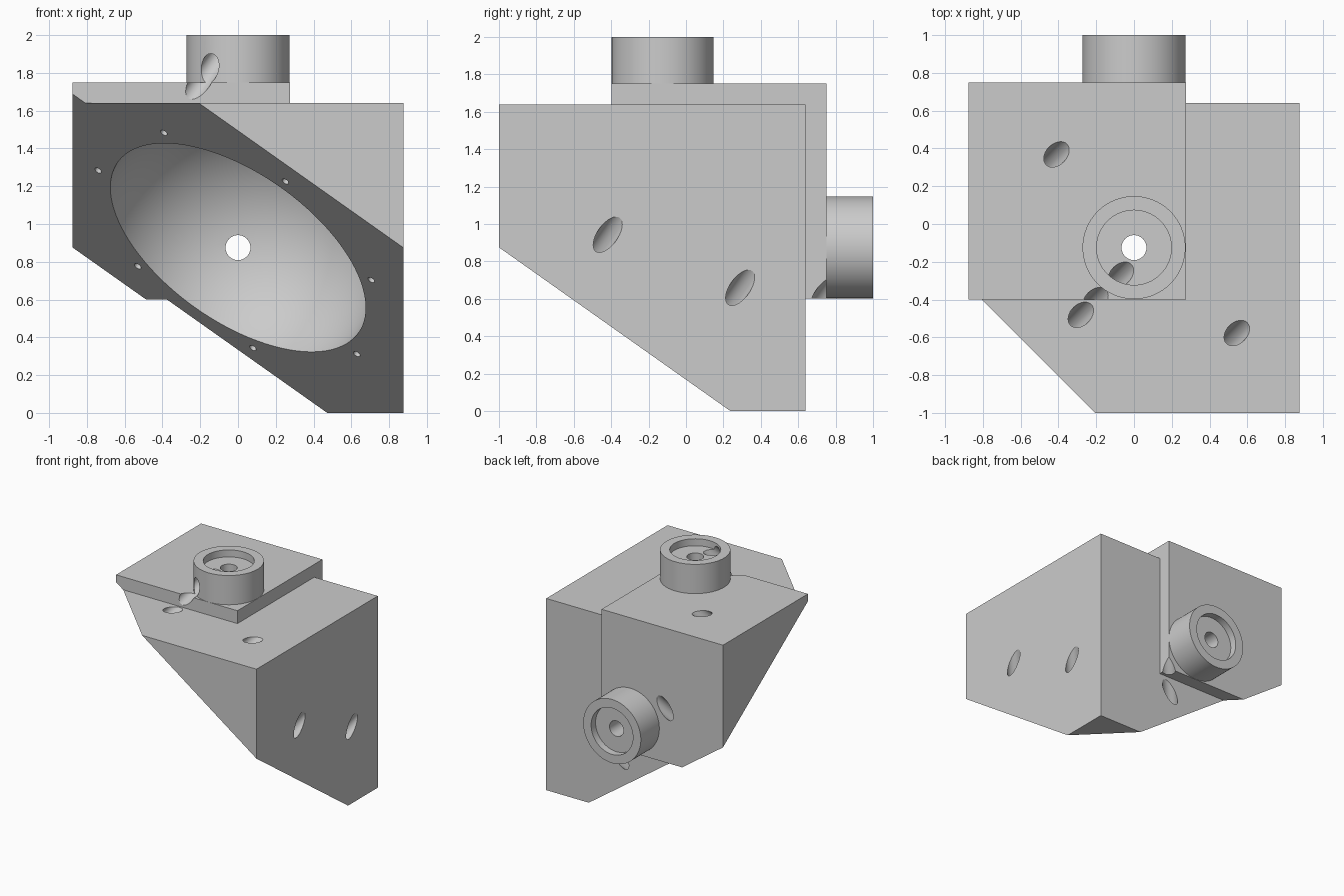
import bpy, bmesh, math
from mathutils import Matrix, Vector

cube = bpy.data.objects.get("Cube")
if cube:
    bpy.data.objects.remove(cube, do_unlink=True)

CENTRE = Vector((0, -0.125, 0.875))      # centre of the spherical cavity
HALF, STEP, PORT_R = 0.875, 0.765, 0.2725

grey = bpy.data.materials.new("light_grey")
grey.use_nodes = True
colour = (0.6, 0.6, 0.6, 1)
grey.diffuse_color = colour
grey.node_tree.nodes["Principled BSDF"].inputs["Base Color"].default_value = colour

# Slanted frame: z axis runs from the open face into the block
u = Vector((1, -1, 0)).normalized()
n = Vector((1, 1, math.sqrt(2))).normalized()
v = n.cross(u) * -1
slant = Matrix((v, u, n)).transposed().to_4x4()
to_back = Matrix.Rotation(math.radians(-90), 4, "X")


def finish(name, bm, matrix=Matrix()):
    bm.transform(matrix)
    bmesh.ops.recalc_face_normals(bm, faces=bm.faces)
    mesh = bpy.data.meshes.new(name)
    bm.to_mesh(mesh)
    bm.free()
    obj = bpy.data.objects.new(name, mesh)
    bpy.context.collection.objects.link(obj)
    return obj


def box(name, low, high):
    low, high = Vector(low), Vector(high)
    bm = bmesh.new()
    bmesh.ops.create_cube(bm, size=1)
    bmesh.ops.scale(bm, vec=high - low, verts=bm.verts)
    bmesh.ops.translate(bm, vec=(low + high) / 2, verts=bm.verts)
    return finish(name, bm)


def lathe(name, profile, matrix=Matrix(), steps=64):
    """Closed solid of revolution about z from (radius, height) pairs."""
    bm = bmesh.new()
    points = [(0, profile[0][1])] + profile + [(0, profile[-1][1])]
    verts = [bm.verts.new((r, 0, z)) for r, z in points]
    edges = [bm.edges.new(pair) for pair in zip(verts, verts[1:])]
    bmesh.ops.spin(bm, geom=verts + edges, cent=(0, 0, 0), axis=(0, 0, 1),
                   angle=math.tau, steps=steps)
    bmesh.ops.remove_doubles(bm, verts=bm.verts, dist=1e-5)
    return finish(name, bm, matrix)


def combine(target, tool, operation):
    mod = target.modifiers.new(tool.name, "BOOLEAN")
    mod.operation, mod.solver, mod.object = operation, "EXACT", tool
    bpy.context.view_layer.objects.active = target
    bpy.ops.object.modifier_apply(modifier=mod.name)
    bpy.data.objects.remove(tool, do_unlink=True)


# Main block and the raised corner block carrying the ports
body = box("mirror_block", (-0.86, -HALF, -HALF), (HALF, STEP, STEP))
body.data.materials.append(grey)
edge = PORT_R + 0.0015
combine(body, box("raised_corner", (-HALF, -edge, -edge), (edge, HALF, HALF)), "UNION")

# Slice block and inner sphere together, then join both rims with the open face
bm = bmesh.new()
bm.from_mesh(body.data)
bmesh.ops.create_uvsphere(bm, u_segments=96, v_segments=47, radius=0.781, matrix=slant)
cut = bmesh.ops.bisect_plane(bm, geom=bm.verts[:] + bm.edges[:] + bm.faces[:], dist=1e-5,
                             plane_co=(0, 0, 0), plane_no=n, clear_inner=True)
rims = [g for g in cut["geom_cut"] if isinstance(g, bmesh.types.BMEdge)]
bmesh.ops.triangle_fill(bm, use_beauty=True, edges=rims, normal=-n)
bmesh.ops.recalc_face_normals(bm, faces=bm.faces)
bm.to_mesh(body.data)
bm.free()

# Round ports on the top and the back, each with a recess and a through hole
recess = [(0.066, 0.6), (0.066, 1.065), (0.198, 1.065), (0.198, 1.3)]
for side in (Matrix(), to_back):
    # Ports start outside the cavity but well inside the block
    combine(body, lathe("port", [(PORT_R, 0.83), (PORT_R, 1.125)], side, 96), "UNION")
    combine(body, lathe("recess", recess, side), "DIFFERENCE")

# Ring of seven counterbored bolt holes, normal to the open face
bolt = [(0.02, -0.2), (0.02, 0.04), (0.055, 0.04), (0.055, 1.4)]
for i in range(7):
    a = math.radians(86.5) + i * math.tau / 7
    place = slant @ Matrix.Translation((0.861 * math.sin(a), 0.861 * math.cos(a), 0))
    combine(body, lathe("bolt_hole", bolt, place, 32), "DIFFERENCE")

# Place the block and smooth its curved faces
body.location = CENTRE
for obj in bpy.context.selected_objects:
    obj.select_set(False)
body.select_set(True)
bpy.context.view_layer.objects.active = body
bpy.ops.object.shade_smooth_by_angle(angle=math.radians(30))
